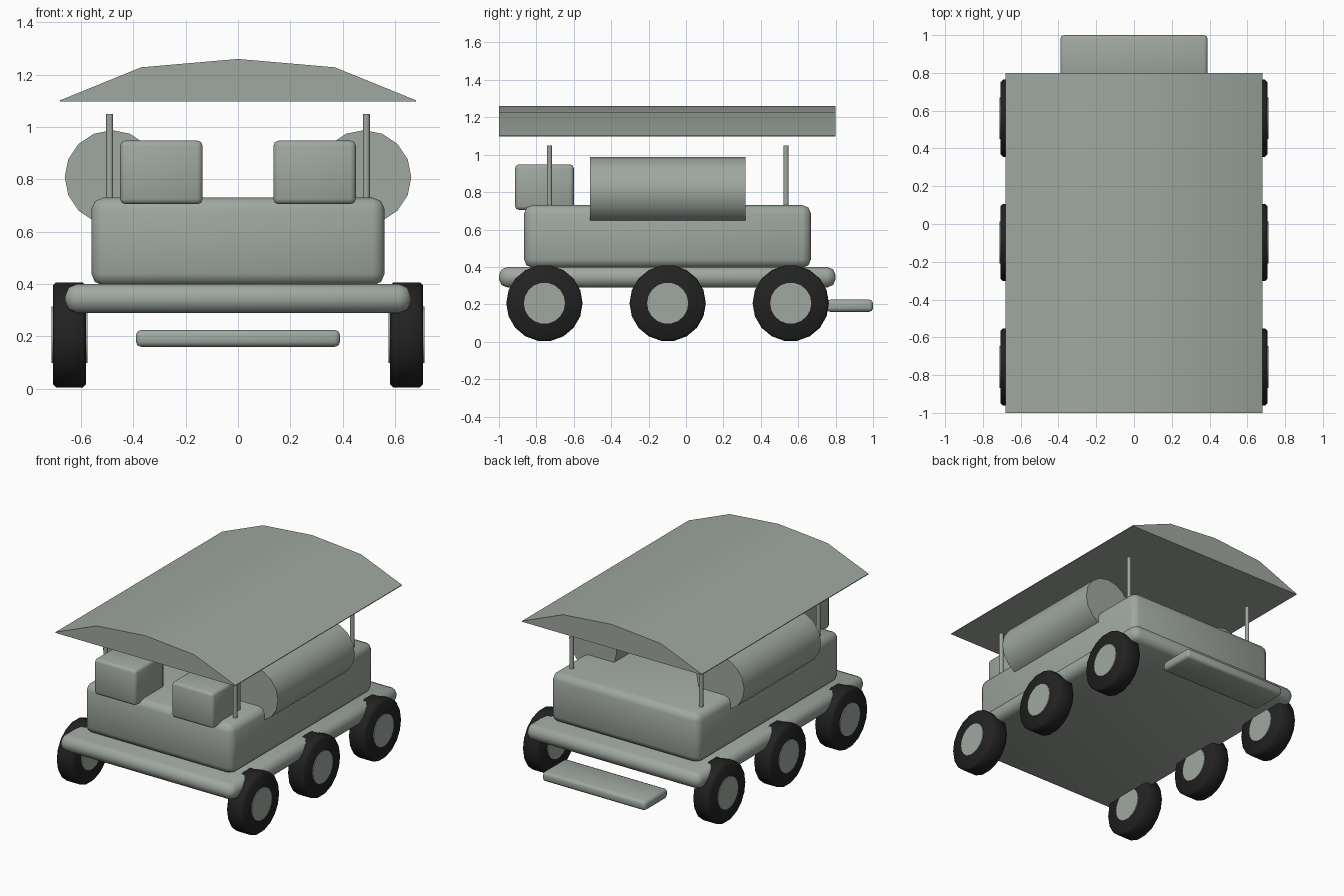
import bpy, bmesh, math
from mathutils import Matrix, Vector

if "Cube" in bpy.data.objects:
    bpy.data.objects.remove(bpy.data.objects["Cube"])


def material(name, col):
    m = bpy.data.materials.new(name)
    m.diffuse_color = (*col, 1)
    m.use_nodes = True
    m.node_tree.nodes["Principled BSDF"].inputs["Base Color"].default_value = m.diffuse_color
    return m


GREY = material("sage_grey", (0.35, 0.39, 0.35))
BLACK = material("tyre_black", (0.016, 0.016, 0.016))


def finish(name, bm, mat, angle=50):
    # smooth shading with sharp edges above the given angle
    bmesh.ops.recalc_face_normals(bm, faces=bm.faces)
    for f in bm.faces:
        f.smooth = True
    for e in bm.edges:
        e.smooth = e.calc_face_angle(0) < math.radians(angle)
    me = bpy.data.meshes.new(name)
    bm.to_mesh(me)
    bm.free()
    me.materials.append(mat)
    ob = bpy.data.objects.new(name, me)
    bpy.context.collection.objects.link(ob)
    return ob


def box(name, lo, hi, bevel, mat=GREY):
    lo, hi = Vector(lo), Vector(hi)
    bm = bmesh.new()
    bmesh.ops.create_cube(bm, size=1)
    for v in bm.verts:
        v.co = Vector([(lo[i] + hi[i]) / 2 + v.co[i] * (hi[i] - lo[i]) for i in range(3)])
    bmesh.ops.bevel(bm, geom=bm.edges[:], offset=bevel, segments=2, profile=0.5, affect='EDGES')
    return finish(name, bm, mat)


def cylinder(name, centre, r, length, axis, sides, mat=GREY, bevel=0):
    bm = bmesh.new()
    rot = {'X': Matrix.Rotation(math.pi / 2, 4, 'Y'),
           'Y': Matrix.Rotation(math.pi / 2, 4, 'X'),
           'Z': Matrix()}[axis]
    bmesh.ops.create_cone(bm, cap_ends=True, segments=sides, radius1=r, radius2=r, depth=length)
    if bevel:
        rim = [e for e in bm.edges if abs(e.verts[0].co.z - e.verts[1].co.z) < 1e-5]
        bmesh.ops.bevel(bm, geom=rim, offset=bevel, segments=1, affect='EDGES')
    bm.transform(Matrix.Translation(centre) @ rot)
    return finish(name, bm, mat)


# chassis, body and rear step
box("chassis", (-0.66, -1, 0.29), (0.66, 0.8, 0.4), 0.045)
box("body", (-0.56, -0.866, 0.395), (0.56, 0.668, 0.73), 0.045)
box("rear_step", (-0.39, 0.75, 0.16), (0.39, 1, 0.225), 0.02)

# canopy: shallow arched prism with a flat underside
bm = bmesh.new()
profile = [(-0.68, 1.097), (-0.68, 1.102), (-0.37, 1.228), (0, 1.26),
           (0.37, 1.228), (0.68, 1.102), (0.68, 1.097)]
face = bm.faces.new([bm.verts.new((x, -1, z)) for x, z in profile])
ext = bmesh.ops.extrude_face_region(bm, geom=[face], use_keep_orig=True)
for v in ext["geom"]:
    if isinstance(v, bmesh.types.BMVert):
        v.co.y = 0.8
finish("canopy", bm, GREY)

for side, s in (("left", -1), ("right", 1)):
    # front boxes and side tanks
    x0, x1 = sorted((s * 0.135, s * 0.45))
    box(f"{side}_front_box", (x0, -0.914, 0.705), (x1, -0.6, 0.948), 0.02)
    cylinder(f"{side}_tank", (s * 0.482, -0.098, 0.808), 0.18, 0.83, 'Y', 16)
    # canopy posts
    for end, y in (("front", -0.73), ("rear", 0.535)):
        cylinder(f"{side}_{end}_post", (s * 0.49, y, 0.87), 0.014, 0.36, 'Z', 10)
    # wheels with hubs
    for pos, y in (("front", -0.757), ("middle", -0.098), ("rear", 0.56)):
        cylinder(f"{side}_{pos}_tyre", (s * 0.644, y, 0.206), 0.204, 0.125, 'X', 18, BLACK, 0.012)
        cylinder(f"{side}_{pos}_hub", (s * 0.644, y, 0.206), 0.11, 0.137, 'X', 18)
